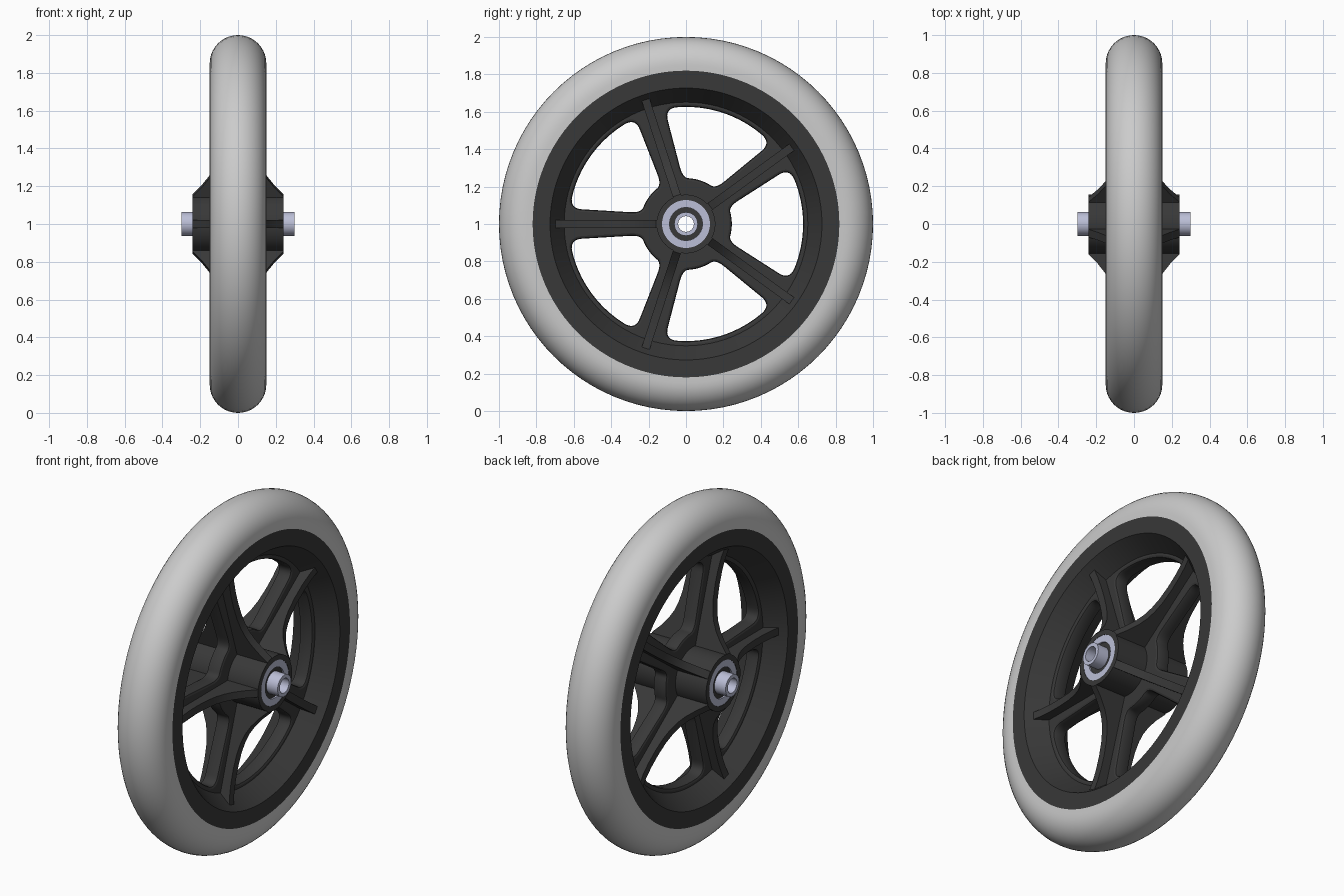
import bpy, bmesh
from math import sin, cos, pi, asin, radians
from mathutils import Matrix, Vector

if "Cube" in bpy.data.objects:
    bpy.data.objects.remove(bpy.data.objects["Cube"])

LIFT = Matrix.Translation((0, 0, 1))


def material(name, rgb):
    m = bpy.data.materials.new(name)
    m.diffuse_color = (*rgb, 1)
    m.use_nodes = True
    m.node_tree.nodes["Principled BSDF"].inputs["Base Color"].default_value = m.diffuse_color
    return m


BLACK = material("dark_plastic", (0.04, 0.04, 0.04))
STEEL = material("steel", (0.5, 0.52, 0.68))


def finish(obj, mat):
    if mat:
        obj.data.materials.append(mat)
    bpy.ops.object.select_all(action='DESELECT')
    obj.select_set(True)
    bpy.context.view_layer.objects.active = obj
    bpy.ops.object.shade_smooth_by_angle(angle=radians(30))


def add_mesh(name, bm, mat):
    bmesh.ops.recalc_face_normals(bm, faces=bm.faces)
    bm.transform(LIFT)
    me = bpy.data.meshes.new(name)
    bm.to_mesh(me)
    bm.free()
    obj = bpy.data.objects.new(name, me)
    bpy.context.collection.objects.link(obj)
    finish(obj, mat)


def lathe(name, profile, mat=None, n=96):
    """Revolve a closed (x, radius) profile around the x axis."""
    bm = bmesh.new()
    rings = [[bm.verts.new((x, r * cos(2 * pi * i / n), r * sin(2 * pi * i / n)))
              for x, r in profile] for i in range(n)]
    k = len(profile)
    for i in range(n):
        a, b = rings[i], rings[(i + 1) % n]
        for j in range(k):
            bm.faces.new((a[j], a[(j + 1) % k], b[(j + 1) % k], b[j]))
    add_mesh(name, bm, mat)


def tube(name, half, r_out, r_in, mat):
    lathe(name, [(-half, r_in), (-half, r_out), (half, r_out), (half, r_in)], mat, 64)


# Tyre: straight sidewalls with a half-round tread
tread = [(0.15 * cos(pi * i / 20), 0.85 + 0.15 * sin(pi * i / 20)) for i in range(21)]
lathe("tyre", [(0.15, 0.82)] + tread + [(-0.15, 0.82)])

# Rim with a tapered bowl on both sides
half = [(0.15, 0.82), (0.15, 0.727), (0.04, 0.65)]
lathe("rim", half + [(-x, r) for x, r in reversed(half)], BLACK)

# Hub, bearings and axle
tube("hub", 0.24, 0.157, 0.128, BLACK)
tube("bearing", 0.238, 0.128, 0.088, STEEL)
tube("bearing_seal", 0.228, 0.088, 0.062, BLACK)
tube("axle", 0.30, 0.063, 0.042, STEEL)


# Spoke web: disc with five rounded windows
def polar(r, a):
    return Vector((r * cos(a), r * sin(a)))


def fillet(a, corner, b, n=8):
    return [a * (1 - t) ** 2 + corner * 2 * t * (1 - t) + b * t * t
            for t in (i / n for i in range(n + 1))]


def window(turn):
    edge = radians(36)
    ri, ro = 0.245, 0.626
    def side(r):
        hw = 0.06 + 0.022 * (r - 0.25) / 0.37
        return polar(r, edge - asin(hw / r))
    a_in = edge - asin(0.06 / ri)
    a_out = edge - asin(0.082 / ro)
    upper = [polar(ri, a_in * 0.65 * i / 6) for i in range(6)]
    upper += fillet(polar(ri, a_in * 0.65), side(ri), side(ri + 0.06))
    upper += fillet(side(ro - 0.065), side(ro), polar(ro, a_out - 0.10))
    upper += [polar(ro, (a_out - 0.10) * (1 - i / 14)) for i in range(1, 15)]
    lower = [Vector((p.x, -p.y)) for p in reversed(upper[1:-1])]
    rot = Matrix.Rotation(turn, 2)
    return [rot @ p for p in upper + lower]


cu = bpy.data.curves.new("spoke_web", 'CURVE')
cu.dimensions, cu.fill_mode = '2D', 'BOTH'
cu.extrude, cu.bevel_depth, cu.bevel_resolution, cu.offset = 0.028, 0.014, 1, -0.014
loops = [[polar(0.69, 2 * pi * i / 96) for i in range(96)],
         [polar(0.14, 2 * pi * i / 48) for i in range(48)]]
loops += [window(2 * pi * k / 5) for k in range(5)]
for pts in loops:
    s = cu.splines.new('POLY')
    s.points.add(len(pts) - 1)
    for p, v in zip(s.points, pts):
        p.co = (v.x, v.y, 0, 1)
    s.use_cyclic_u = True
web = bpy.data.objects.new("spoke_web", cu)
bpy.context.collection.objects.link(web)
bpy.context.view_layer.objects.active = web
web.select_set(True)
bpy.ops.object.convert(target='MESH')
web = bpy.context.view_layer.objects.active
# lay the disc across the wheel axis
web.data.transform(LIFT @ Matrix(((0, 0, 1, 0), (1, 0, 0, 0), (0, 1, 0, 0), (0, 0, 0, 1))))
finish(web, BLACK)

# Curved ribs running along each spoke, on both faces
top = [(0.14, 0.24), (0.16, 0.24), (0.21, 0.192), (0.26, 0.153), (0.31, 0.126),
       (0.36, 0.11), (0.42, 0.099), (0.50, 0.094), (0.58, 0.095), (0.65, 0.101), (0.71, 0.112)]
outline = [(r, x) for r, x in top] + [(r, -x) for r, x in reversed(top)]
bm = bmesh.new()
for k in range(5):
    rot = Matrix.Rotation(pi + 2 * pi * k / 5, 4, 'X')
    f = bm.faces.new([bm.verts.new(rot @ Vector((x, r, -0.022))) for r, x in outline])
    ext = bmesh.ops.extrude_face_region(bm, geom=[f], use_keep_orig=True)
    bmesh.ops.translate(bm, vec=rot @ Vector((0, 0, 0.044)),
                        verts=[v for v in ext['geom'] if isinstance(v, bmesh.types.BMVert)])
add_mesh("spoke_ribs", bm, BLACK)
